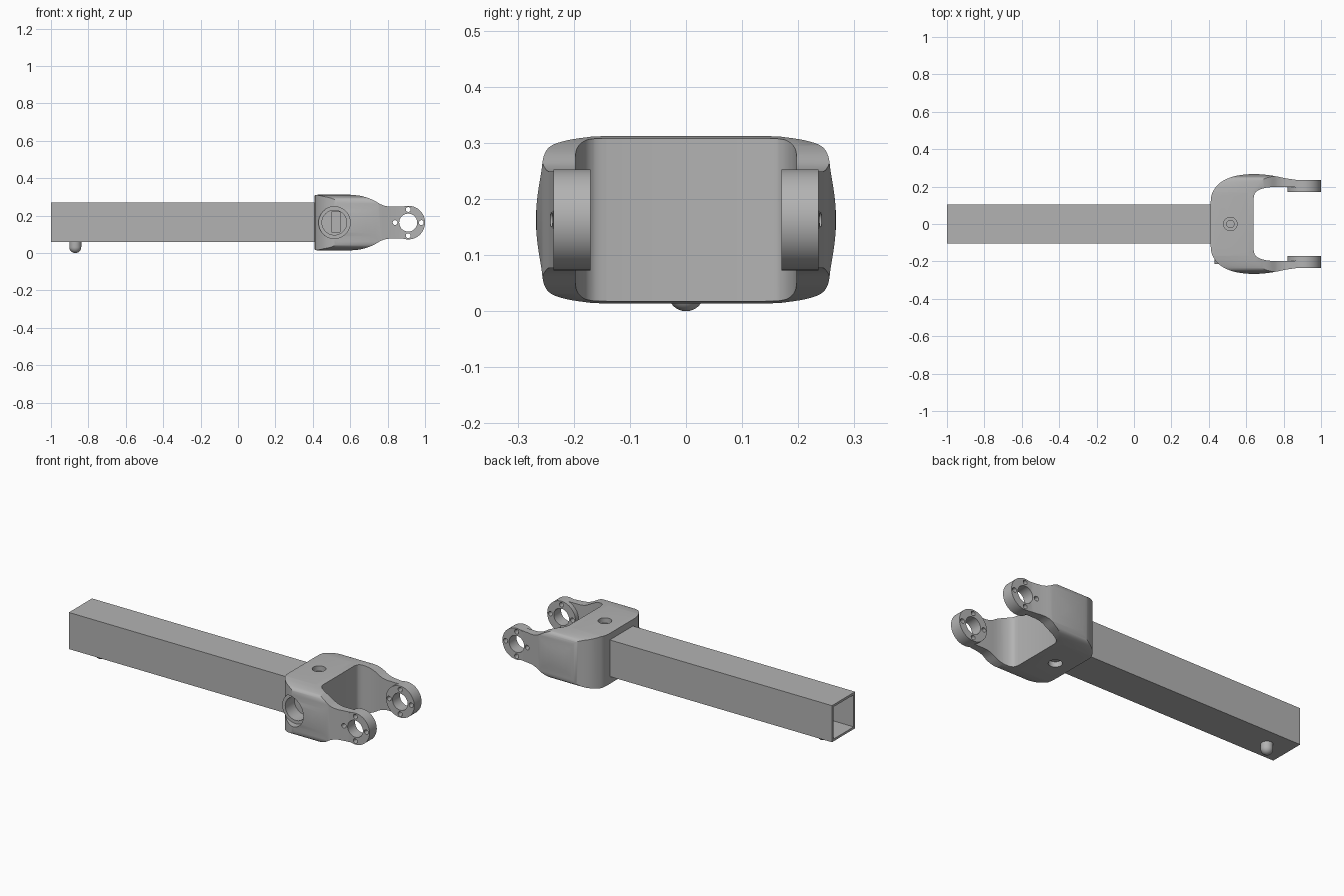
import bpy, bmesh, math
from mathutils import Vector

if "Cube" in bpy.data.objects:
    bpy.data.objects.remove(bpy.data.objects["Cube"], do_unlink=True)

GREY = (0.45, 0.45, 0.45, 1)
steel = bpy.data.materials.new("steel_grey")
steel.use_nodes = True
steel.diffuse_color = GREY
steel.node_tree.nodes["Principled BSDF"].inputs["Base Color"].default_value = GREY

MID = 0.163      # height of the yoke axis
SOCKET_X = 0.515
EAR_X = 0.91


def add(name, bm):
    bmesh.ops.recalc_face_normals(bm, faces=bm.faces)
    mesh = bpy.data.meshes.new(name)
    bm.to_mesh(mesh)
    bm.free()
    mesh.materials.append(steel)
    obj = bpy.data.objects.new(name, mesh)
    bpy.context.collection.objects.link(obj)
    return obj


def prism(name, pts, axis, lo, hi):
    """Extrude a 2D outline along an axis; outline is in the other two axes."""
    def place(p, d):
        v = list(p)
        v.insert("xyz".index(axis), d)
        return Vector(v)
    bm = bmesh.new()
    face = bm.faces.new([bm.verts.new(place(p, lo)) for p in pts])
    top = bmesh.ops.extrude_face_region(bm, geom=[face])["geom"]
    shift = place((0, 0), hi - lo)
    bmesh.ops.translate(bm, vec=shift, verts=[g for g in top if isinstance(g, bmesh.types.BMVert)])
    return add(name, bm)


def circle(a, b, r, n=48):
    return [(a + r * math.cos(2 * math.pi * i / n), b + r * math.sin(2 * math.pi * i / n))
            for i in range(n)]


def rect(a0, b0, a1, b1):
    return [(a0, b0), (a1, b0), (a1, b1), (a0, b1)]


def smooth(pts, n=5):
    """Catmull-Rom curve through a few points."""
    p = [Vector(q) for q in [pts[0]] + pts + [pts[-1]]]
    out = []
    for a, b, c, d in zip(p, p[1:], p[2:], p[3:]):
        for i in range(n):
            t = i / n
            q = 0.5 * (2 * b + (c - a) * t + (2 * a - 5 * b + 4 * c - d) * t * t
                       + (3 * b - a - 3 * c + d) * t ** 3)
            out.append(tuple(q))
    return out + [pts[-1]]


def combine(obj, tool, op):
    """Apply a boolean and discard the tool."""
    mod = obj.modifiers.new(op, "BOOLEAN")
    mod.object, mod.operation, mod.solver = tool, op, "EXACT"
    bpy.context.view_layer.objects.active = obj
    bpy.ops.object.modifier_apply(modifier=mod.name)
    bpy.data.objects.remove(tool, do_unlink=True)


def shade(obj):
    bpy.ops.object.select_all(action="DESELECT")
    obj.select_set(True)
    bpy.context.view_layer.objects.active = obj
    bpy.ops.object.shade_smooth_by_angle(angle=math.radians(32))


# Square hollow tube
tube = prism("square_tube", rect(-0.105, 0.06, 0.105, 0.27), "x", -1, 0.43)
combine(tube, prism("tube_bore", rect(-0.092, 0.073, 0.092, 0.257), "x", -1.1, 0.405), "DIFFERENCE")

# Round-ended stop pin under the tube
bm = bmesh.new()
arc = [(0.032 * math.sin(a), 0.032 - 0.032 * math.cos(a))
       for a in [math.pi / 2 * i / 8 for i in range(9)]] + [(0.032, 0.065)]
verts = [bm.verts.new((-0.87 + r, 0, z)) for r, z in arc]
edges = [bm.edges.new(pair) for pair in zip(verts, verts[1:])]
bmesh.ops.spin(bm, geom=verts + edges, cent=(-0.87, 0, 0), axis=(0, 0, 1),
               angle=2 * math.pi, steps=32)
bmesh.ops.remove_doubles(bm, verts=bm.verts, dist=0.0001)
pin = add("stop_pin", bm)
shade(pin)

# Yoke body: U-shaped plan cut to the side and end outlines
outer = smooth([(0.41, 0.12), (0.418, 0.165), (0.45, 0.212), (0.5, 0.243), (0.56, 0.26),
                (0.64, 0.267), (0.73, 0.26), (0.82, 0.243), (0.9, 0.232)])
inner = smooth([(0.9, 0.196), (0.8, 0.197), (0.72, 0.196), (0.67, 0.183), (0.647, 0.165), (0.64, 0.14)])
half = outer + inner
yoke = prism("yoke", half + [(x, -y) for x, y in reversed(half)], "z", 0, 0.35)

edge = smooth([(0.405, 0.14), (0.412, 0.146), (0.425, 0.149)]) + smooth(
    [(0.6, 0.149), (0.66, 0.142), (0.72, 0.122), (0.765, 0.097), (0.8, 0.087), (0.84, 0.086), (0.92, 0.086)])
side = [(x, MID + h) for x, h in edge] + [(x, MID - h) for x, h in reversed(edge)]
combine(yoke, prism("side_outline", side, "y", -0.4, 0.4), "INTERSECT")

quarter = [(0.15, 0.149)] + smooth([(0.17, 0.148), (0.21, 0.142), (0.24, 0.132), (0.253, 0.115),
                                    (0.258, 0.085), (0.265, 0.04), (0.268, 0)])
right = quarter + [(y, -h) for y, h in reversed(quarter[:-1])]
end = [(y, MID + h) for y, h in right] + [(-y, MID + h) for y, h in reversed(right)]
combine(yoke, prism("end_outline", end, "x", 0.3, 1.1), "INTERSECT")

# Bearing ears, mirrored
for s in (1, -1):
    ear = prism("ear", circle(EAR_X, MID, 0.09, 64), "y", *sorted((s * 0.17, s * 0.236)))
    combine(yoke, ear, "UNION")

# Bearing bores and bolt holes through both ears
combine(yoke, prism("bore", circle(EAR_X, MID, 0.048), "y", -0.4, 0.4), "DIFFERENCE")
for i in range(4):
    a = i * math.pi / 2
    hole = circle(EAR_X + 0.07 * math.cos(a), MID + 0.07 * math.sin(a), 0.013, 20)
    combine(yoke, prism("bolt_hole", hole, "y", -0.4, 0.4), "DIFFERENCE")

# Round socket with a slot on the front cheek
for r, lo, hi, op in ((0.085, -0.4, -0.213, "DIFFERENCE"), (0.085, -0.213, -0.14, "UNION"),
                      (0.066, -0.4, -0.13, "DIFFERENCE")):
    combine(yoke, prism("socket", circle(SOCKET_X, MID, r), "y", lo, hi), op)
slot = rect(0.5, 0.113, 0.545, 0.22)
combine(yoke, prism("slot", slot, "y", -0.2, -0.07), "DIFFERENCE")

# Counterbored grease holes, top and bottom
for r, depth in ((0.036, 0.03), (0.02, 0.06)):
    for s in (1, -1):
        span = sorted((MID + s * (0.149 - depth), MID + s * 0.3))
        combine(yoke, prism("grease_hole", circle(SOCKET_X, 0, r, 32), "z", *span), "DIFFERENCE")
shade(yoke)
